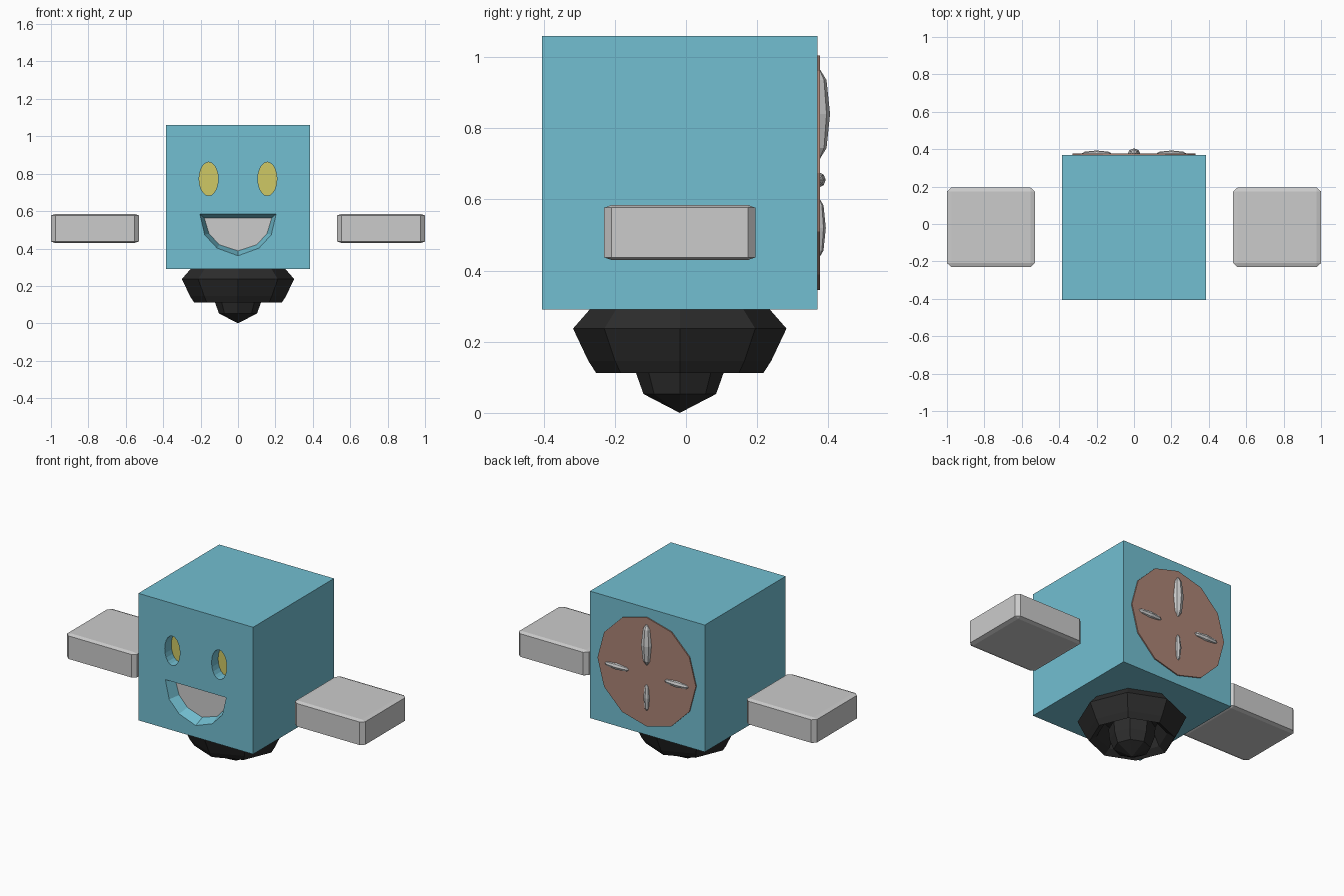
import bpy, bmesh
from math import sin, cos, pi

if "Cube" in bpy.data.objects:
    bpy.data.objects.remove(bpy.data.objects["Cube"])


def material(name, rgb):
    m = bpy.data.materials.new(name)
    m.diffuse_color = (*rgb, 1)
    m.use_nodes = True
    m.node_tree.nodes["Principled BSDF"].inputs["Base Color"].default_value = m.diffuse_color
    return m


TEAL = material("teal", (0.17, 0.52, 0.64))
YELLOW = material("yellow", (0.62, 0.58, 0.13))
BLACK = material("charcoal", (0.025, 0.025, 0.025))
COPPER = material("copper", (0.41, 0.23, 0.18))


def finish(bm, name, mat=None):
    bmesh.ops.remove_doubles(bm, verts=bm.verts, dist=1e-5)
    bmesh.ops.recalc_face_normals(bm, faces=bm.faces)
    me = bpy.data.meshes.new(name)
    bm.to_mesh(me)
    bm.free()
    ob = bpy.data.objects.new(name, me)
    bpy.context.collection.objects.link(ob)
    if mat:
        me.materials.append(mat)
    return ob


def loft(name, rings, mat=None):
    """Closed solid through rings of equal point count, capped at both ends."""
    bm = bmesh.new()
    vs = [[bm.verts.new(p) for p in r] for r in rings]
    n = len(vs[0])
    for a, b in zip(vs, vs[1:]):
        for i in range(n):
            j = (i + 1) % n
            bm.faces.new((a[i], a[j], b[j], b[i]))
    bm.faces.new(vs[0])
    bm.faces.new(vs[-1])
    return finish(bm, name, mat)


def circle(n, rx, ry, cx=0, cy=0):
    return [(cx + rx * cos(2 * pi * i / n), cy + ry * sin(2 * pi * i / n)) for i in range(n)]


def at_y(outline, y):
    return [(x, y, z) for x, z in outline]


def box(name, centre, half, mat=None):
    bm = bmesh.new()
    bmesh.ops.create_cube(bm, size=2)
    ob = finish(bm, name, mat)
    ob.location, ob.scale = centre, half
    return ob


# Cube body
FRONT, DEPTH = -0.405, 0.065
body = box("body", (0, -0.0175, 0.675), (0.385, 0.3875, 0.385), TEAL)


# Sunken face features: carve a pocket, then lay a floor in it
def pocket(name, rim, floor, mat=None):
    cutter = loft("cutter", [at_y(rim, FRONT - 0.02), at_y(rim, FRONT),
                             at_y(floor, FRONT + DEPTH)])
    cutter.hide_render = True
    mod = body.modifiers.new(name, "BOOLEAN")
    mod.operation, mod.object, mod.solver = "DIFFERENCE", cutter, "EXACT"
    bpy.context.view_layer.objects.active = body
    bpy.ops.object.modifier_apply(modifier=name)
    bpy.data.objects.remove(cutter)
    loft(name, [at_y(floor, FRONT + DEPTH - 0.002), at_y(floor, FRONT + DEPTH + 0.01)], mat)


for side, s in (("left", -1), ("right", 1)):
    eye = circle(20, 0.051, 0.09, s * 0.157, 0.772)
    pocket(side + "_eye", eye, eye, YELLOW)


def mirrored(half):
    return half + [(-x, z) for x, z in reversed(half) if x]


pocket("mouth",
       mirrored([(0.204, 0.585), (0.178, 0.473), (0.112, 0.402), (0, 0.361)][::1]),
       mirrored([(0.180, 0.562), (0.155, 0.480), (0.100, 0.420), (0, 0.387)]))


# Floating hands with bevelled edges (bevel stretches with the scale)
for side, s in (("left", -1), ("right", 1)):
    hand = box(side + "_hand", (s * 0.765, -0.0175, 0.507), (0.235, 0.2125, 0.0775))
    bev = hand.modifiers.new("bevel", "BEVEL")
    bev.width, bev.segments = 0.1, 1


# Eight-sided hollow thruster and its nozzle
def octagonal(name, profile):
    loft(name, [[(x, y, z) for x, y in circle(8, r, r, 0, -0.0175)] for r, z in profile], BLACK)


octagonal("thruster_bell", [(0.245, 0.30), (0.30, 0.237), (0.257, 0.146), (0.235, 0.112),
                            (0.195, 0.14), (0.15, 0.22)])
octagonal("thruster_nozzle", [(0.09, 0.25), (0.13, 0.18), (0.123, 0.112), (0.102, 0.053), (0, 0)])


# Twelve-sided back plate
plate = circle(12, 0.33, 0.33, 0, 0.675)
loft("back_plate", [at_y(plate, 0.36), at_y(plate, 0.377)], COPPER)


# Long low-poly studs on the back plate
def stud(name, x, z, half):
    bm = bmesh.new()
    bmesh.ops.create_uvsphere(bm, u_segments=8, v_segments=4, radius=1)
    ob = finish(bm, name)
    ob.location, ob.scale = (x, 0.371, z), half
    return ob


stud("top_stud", 0, 0.84, (0.035, 0.034, 0.135))
stud("bottom_stud", 0, 0.52, (0.022, 0.022, 0.09))
for side, s in (("left", -1), ("right", 1)):
    stud(side + "_stud", s * 0.2, 0.655, (0.022, 0.022, 0.09)).rotation_euler.y = pi / 2
